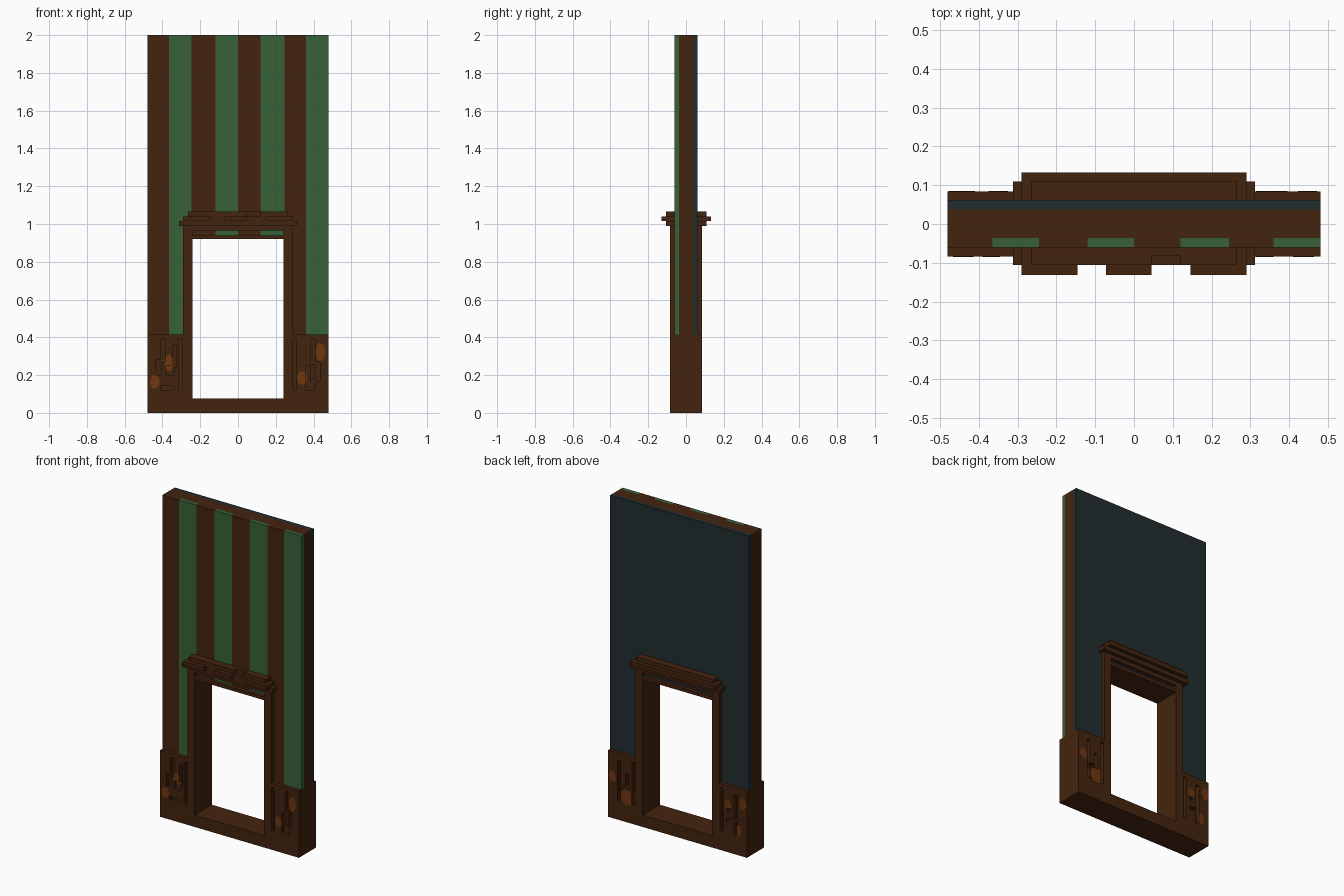
import bpy, bmesh, math
from mathutils import Matrix, Vector

cube = bpy.data.objects.get("Cube")
if cube:
    bpy.data.objects.remove(cube, do_unlink=True)


def material(name, rgb):
    col = [(c / 255 / 12.92) if c < 11 else ((c / 255 + 0.055) / 1.055) ** 2.4 for c in rgb] + [1]
    m = bpy.data.materials.new(name)
    m.use_nodes = True
    m.diffuse_color = col
    bsdf = m.node_tree.nodes["Principled BSDF"]
    bsdf.inputs["Base Color"].default_value = col
    bsdf.inputs["Roughness"].default_value = 0.9
    return m


WOOD = material("dark wood", (68, 36, 15))
GREEN = material("green wallpaper", (56, 97, 56))
SLATE = material("slate plaster", (34, 45, 47))
RUST = material("rusty orange", (112, 54, 16))


def finish(bm, name, mat):
    bmesh.ops.recalc_face_normals(bm, faces=bm.faces)
    me = bpy.data.meshes.new(name)
    bm.to_mesh(me)
    bm.free()
    if mat:
        me.materials.append(mat)
    ob = bpy.data.objects.new(name, me)
    bpy.context.collection.objects.link(ob)
    return ob


def boxes(name, mat, spans):
    """One object from boxes given as (x0, x1, y0, y1, z0, z1)."""
    bm = bmesh.new()
    for x0, x1, y0, y1, z0, z1 in spans:
        mid = Vector((x0 + x1, y0 + y1, z0 + z1)) / 2
        size = Matrix.Diagonal((x1 - x0, y1 - y0, z1 - z0, 1))
        bmesh.ops.create_cube(bm, size=1, matrix=Matrix.Translation(mid) @ size)
    return finish(bm, name, mat)


def prisms(name, mat, items):
    """One object from xz outlines pushed along y: (points, y0, y1)."""
    bm = bmesh.new()
    for pts, y0, y1 in items:
        face = bm.faces.new([bm.verts.new((x, y0, z)) for x, z in pts])
        ext = bmesh.ops.extrude_face_region(bm, geom=[face])
        verts = [g for g in ext["geom"] if isinstance(g, bmesh.types.BMVert)]
        bmesh.ops.translate(bm, verts=verts, vec=(0, y1 - y0, 0))
    return finish(bm, name, mat)


def carve(ob, cutter):
    mod = ob.modifiers.new("carve", "BOOLEAN")
    mod.operation, mod.solver, mod.object = "DIFFERENCE", "EXACT", cutter
    mod.use_self = True
    dg = bpy.context.evaluated_depsgraph_get()
    me = bpy.data.meshes.new_from_object(ob.evaluated_get(dg))
    ob.modifiers.clear()
    ob.data = me


W, SKIN, DEPTH = 0.48, 0.06, 0.084      # half width, wall face, trim face
DADO = 0.415                            # height of the lower panelling

# Wall core and plastered back, both arched over the doorway
arch = [(-W, DADO), (-0.265, DADO), (-0.265, 0.93), (0.265, 0.93),
        (0.265, DADO), (W, DADO), (W, 2), (-W, 2)]
prisms("wall_core", WOOD, [(arch, -0.036, 0.038)])
prisms("wall_back_plaster", SLATE, [(arch, 0.038, 0.062)])

# Striped front, alternating wood and green
edges = [-W, -0.365, -0.245, -0.12, 0, 0.12, 0.245, 0.36, W]
for k, (a, b) in enumerate(zip(edges, edges[1:])):
    low = DADO if max(abs(a), abs(b)) > 0.25 else 0.93
    boxes(f"wall_stripe_{k + 1}", GREEN if k % 2 else WOOD, [(a, b, -SKIN, -0.036, low, 2)])

# Door frame: jambs, sill and a lintel with a slot between two bars
boxes("door_jambs", WOOD, [(-0.29, -0.24, -DEPTH, DEPTH, 0, 0.99),
                           (0.24, 0.29, -DEPTH, DEPTH, 0, 0.99)])
boxes("door_sill", WOOD, [(-0.24, 0.24, -DEPTH, DEPTH, 0, 0.075)])
boxes("door_lintel", WOOD, [(-0.24, 0.24, -DEPTH, DEPTH, 0.92, 0.94),
                            (-0.24, 0.24, -DEPTH, DEPTH, 0.965, 0.99)])

# Stepped cornice, chipped along the front
boxes("cornice_bottom", WOOD, [(-0.312, 0.312, -0.106, 0.109, 0.99, 1.015)])
boxes("cornice_middle", WOOD, [(-0.29, 0.29, -0.106, 0.133, 1.015, 1.04)]
      + [(a, b, -0.131, -0.106, 1.015, 1.04)
         for a, b in [(-0.29, -0.145), (-0.072, 0.045), (0.145, 0.29)]])
boxes("cornice_top", WOOD, [(-0.265, 0.265, -0.083, 0.109, 1.04, 1.065),
                            (-0.265, 0.045, -0.106, -0.083, 1.04, 1.065),
                            (0.12, 0.265, -0.106, -0.083, 1.04, 1.065)])

# Carved grooves per panel (x0, x1, z0, z1) and rust spots (x, z, rx, rz)
panels = {
    ("right", -1): ([(-0.315, -0.295, 0.12, 0.39), (-0.41, -0.385, 0.27, 0.39),
                     (-0.435, -0.405, 0.2, 0.28), (-0.385, -0.335, 0.2, 0.25),
                     (-0.345, -0.325, 0.24, 0.36), (-0.41, -0.34, 0.12, 0.145)],
                    [(-0.44, 0.165, 0.026, 0.036), (-0.366, 0.265, 0.024, 0.045)]),
    ("left", -1): ([(0.29, 0.31, 0.12, 0.39), (0.385, 0.41, 0.26, 0.39),
                    (0.405, 0.435, 0.17, 0.27), (0.36, 0.385, 0.12, 0.25),
                    (0.38, 0.41, 0.12, 0.175)],
                   [(0.436, 0.322, 0.028, 0.047), (0.34, 0.185, 0.027, 0.036)]),
    ("left", 1): ([(0.295, 0.315, 0.12, 0.39), (0.395, 0.415, 0.12, 0.37),
                   (0.34, 0.395, 0.2, 0.225), (0.34, 0.36, 0.22, 0.3)],
                  [(0.447, 0.265, 0.025, 0.035), (0.35, 0.155, 0.045, 0.05)]),
    ("right", 1): ([(-0.315, -0.295, 0.12, 0.39), (-0.41, -0.39, 0.12, 0.37),
                    (-0.39, -0.34, 0.19, 0.215), (-0.37, -0.345, 0.25, 0.275)],
                   [(-0.35, 0.3, 0.025, 0.03), (-0.453, 0.33, 0.025, 0.04),
                    (-0.42, 0.155, 0.026, 0.036)]),
}


def spot(x, z, rx, rz):
    return [(x + rx * math.cos(t * math.pi / 8), z + rz * math.sin(t * math.pi / 8))
            for t in range(16)]


# Lower panelling on both sides of the door, carved and stained front and back
for side, s in (("left", 1), ("right", -1)):
    x0, x1 = sorted((s * 0.29, s * W))
    dado = boxes(f"{side}_panelling", WOOD, [(x0, x1, -DEPTH, DEPTH, 0, DADO)])
    for face, f in (("front", -1), ("back", 1)):
        grooves, spots = panels[side, f]
        ya, yb = sorted((f * SKIN, f * 0.12))
        cutter = boxes("groove_cutter", None, [(a, b, ya, yb, c, d) for a, b, c, d in grooves])
        cutter.hide_render = True
        shapes = [spot(*p) for p in spots]
        stain = prisms(f"{side}_{face}_rust_spots", RUST,
                       [(p, f * (DEPTH - 0.002), f * (DEPTH + 0.0015)) for p in shapes])
        carve(dado, cutter)
        carve(stain, cutter)
        # Stain continues on the groove floors
        prisms(f"{side}_{face}_groove_rust", RUST,
               [(p, f * (SKIN - 0.003), f * (SKIN + 0.0015)) for p in shapes])
        bpy.data.objects.remove(cutter, do_unlink=True)
